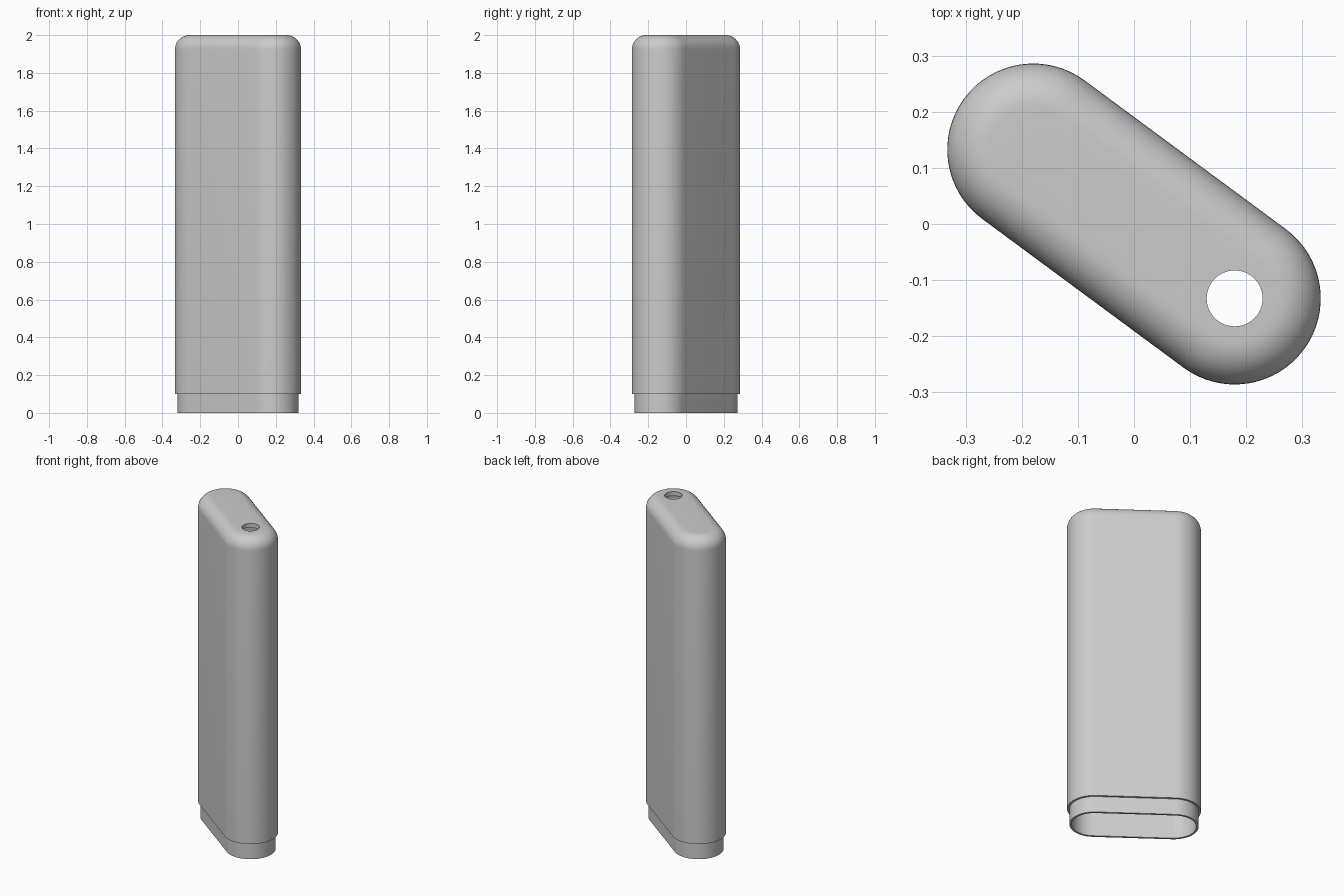
import bpy
import bmesh
from math import sin, cos, pi, atan2, radians
from mathutils import Vector

cube = bpy.data.objects.get("Cube")
if cube:
    bpy.data.objects.remove(cube, do_unlink=True)

END = Vector((0.18, -0.133))   # centre of the front rounded end
RADIUS = 0.154                 # radius of the rounded ends
FILLET = 0.077                 # rounding of the top edge
WALL = 0.026
LIP_INSET = 0.013
LIP_HEIGHT = 0.1
HEIGHT = 2.0
HOLE_RADIUS = 0.05
ARC_STEPS = 32
FILLET_STEPS = 10

grey = bpy.data.materials.new("grey_plastic")
grey.use_nodes = True
color = (0.6, 0.6, 0.6, 1)
grey.diffuse_color = color
grey.node_tree.nodes["Principled BSDF"].inputs["Base Color"].default_value = color


def ring_edges(verts, bm):
    return [bm.edges.get((a, b)) or bm.edges.new((a, b))
            for a, b in zip(verts, verts[1:] + verts[:1])]


def capsule_ring(bm, inset, z):
    """Capsule-shaped outline, shrunk by inset."""
    angle = atan2(END.y, END.x)
    verts = []
    for centre, start in ((END, angle - pi / 2), (-END, angle + pi / 2)):
        for i in range(ARC_STEPS + 1):
            a = start + pi * i / ARC_STEPS
            r = RADIUS - inset
            verts.append(bm.verts.new((centre.x + r * cos(a), centre.y + r * sin(a), z)))
    return verts


def hole_ring(bm, z):
    n = 2 * ARC_STEPS
    return [bm.verts.new((END.x + HOLE_RADIUS * cos(2 * pi * i / n),
                          END.y + HOLE_RADIUS * sin(2 * pi * i / n), z)) for i in range(n)]


def skin(bm, lower, upper):
    n = len(lower)
    for i in range(n):
        j = (i + 1) % n
        bm.faces.new((lower[i], lower[j], upper[j], upper[i]))


def fillet(radius):
    """Section of the rounded top edge, from wall to flat top."""
    steps = [pi / 2 * i / FILLET_STEPS for i in range(FILLET_STEPS + 1)]
    return [(FILLET - radius * cos(a), HEIGHT - FILLET + radius * sin(a)) for a in steps]


# Wall section: inside from the ceiling down, around the lip, up the outside
section = fillet(FILLET - WALL)[::-1]
section += [(WALL, 0), (LIP_INSET, 0), (LIP_INSET, LIP_HEIGHT), (0, LIP_HEIGHT)]
section += fillet(FILLET)

bm = bmesh.new()
rings = [capsule_ring(bm, inset, z) for inset, z in section]
for lower, upper in zip(rings, rings[1:]):
    skin(bm, lower, upper)

# Flat top and ceiling, pierced by the round hole
holes = [hole_ring(bm, HEIGHT - WALL), hole_ring(bm, HEIGHT)]
skin(bm, *holes)
for outline, hole in zip((rings[0], rings[-1]), holes):
    edges = ring_edges(outline, bm) + ring_edges(hole, bm)
    bmesh.ops.triangle_fill(bm, edges=edges, use_beauty=True)
bmesh.ops.recalc_face_normals(bm, faces=bm.faces[:])

mesh = bpy.data.meshes.new("hollow_cap")
bm.to_mesh(mesh)
bm.free()
mesh.materials.append(grey)
cap = bpy.data.objects.new("hollow_cap", mesh)
bpy.context.collection.objects.link(cap)

bpy.ops.object.select_all(action='DESELECT')
cap.select_set(True)
bpy.context.view_layer.objects.active = cap
bpy.ops.object.shade_smooth_by_angle(angle=radians(30))
